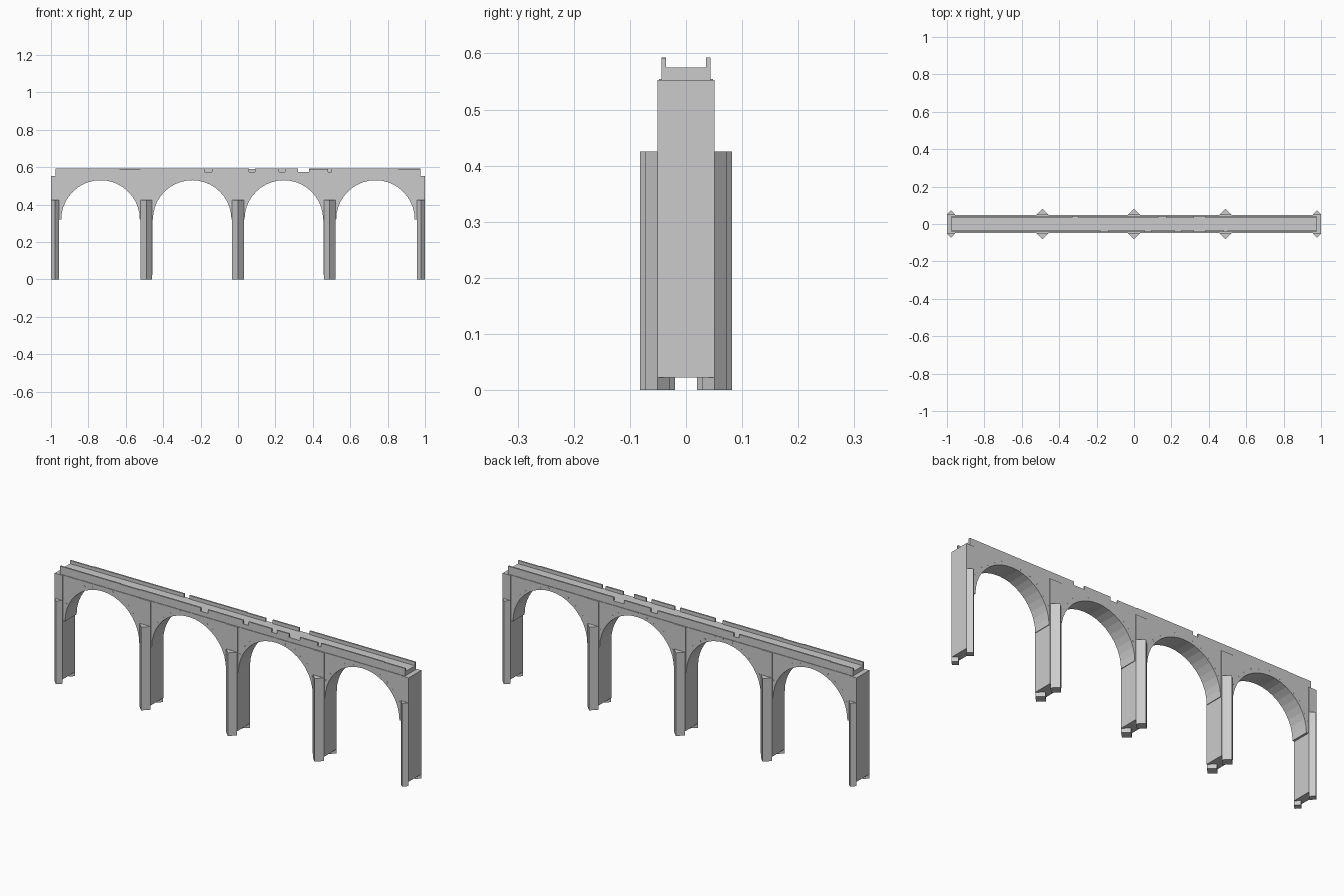
import bpy, bmesh, math, random
from mathutils import Vector

if "Cube" in bpy.data.objects:
    bpy.data.objects.remove(bpy.data.objects["Cube"])

random.seed(4)


def finish(bm, name):
    bmesh.ops.recalc_face_normals(bm, faces=bm.faces)
    mesh = bpy.data.meshes.new(name)
    bm.to_mesh(mesh)
    bm.free()
    obj = bpy.data.objects.new(name, mesh)
    bpy.context.collection.objects.link(obj)
    return obj


def prism(bm, points, direction):
    """Extrude a closed loop of 3D points along a direction."""
    face = bm.faces.new([bm.verts.new(p) for p in points])
    new = bmesh.ops.extrude_face_region(bm, geom=[face], use_keep_orig=True)["geom"]
    verts = [v for v in new if isinstance(v, bmesh.types.BMVert)]
    bmesh.ops.translate(bm, verts=verts, vec=Vector(direction))


def box(bm, x0, x1, y0, y1, z0, z1):
    prism(bm, [(x0, y0, z0), (x1, y0, z0), (x1, y1, z0), (x0, y1, z0)], (0, 0, z1 - z0))


ARCHES = (-0.735, -0.245, 0.245, 0.735)
RADIUS, SPRING, STEPS = 0.21, 0.32, 20
WALL_TOP, DECK_TOP, RAIL_TOP = 0.553, 0.575, 0.593

# Spandrel wall with four round arches
profile = [(-0.995, WALL_TOP), (-0.995, SPRING)]
for cx in ARCHES:
    for i in range(STEPS + 1):
        a = math.pi * (1 - i / STEPS)
        profile.append((cx + RADIUS * math.cos(a), SPRING + RADIUS * math.sin(a)))
profile += [(0.995, SPRING), (0.995, WALL_TOP)]
bm = bmesh.new()
prism(bm, [(x, -0.047, z) for x, z in profile], (0, 0.094, 0))
finish(bm, "arched_wall")

# Piers with shallow pilasters running up the wall
bm = bmesh.new()
for x in (-0.49, 0, 0.49):
    box(bm, x - 0.032, x + 0.032, -0.051, 0.051, 0.022, WALL_TOP)
for s in (-1, 1):
    box(bm, min(s, s * 0.956), max(s, s * 0.956), -0.051, 0.051, 0.022, WALL_TOP)
finish(bm, "piers")

# Diamond-shaped cutwaters on both faces of each pier
bm = bmesh.new()
for x, r in ((-0.978, 0.022), (-0.49, 0.031), (0, 0.031), (0.49, 0.031), (0.978, 0.022)):
    for y in (-0.051, 0.051):
        prism(bm, [(x - r, y, 0), (x, y - r, 0), (x + r, y, 0), (x, y + r, 0)], (0, 0, 0.425))
finish(bm, "cutwaters")

# Roadway slab
bm = bmesh.new()
box(bm, -0.975, 0.975, -0.044, 0.044, WALL_TOP - 0.01, DECK_TOP)
finish(bm, "roadway")

# Parapets, broken by gaps
GAPS = {
    "front_parapet": (-1, [(-0.18, -0.14), (0.06, 0.09), (0.22, 0.25), (0.32, 0.38), (0.48, 0.5)]),
    "back_parapet": (1, [(-0.33, -0.30), (0.13, 0.17), (0.32, 0.38)]),
}
for name, (side, gaps) in GAPS.items():
    bm = bmesh.new()
    y0, y1 = sorted((side * 0.036, side * 0.044))
    start = -0.975
    for a, b in gaps + [(0.975, 0.975)]:
        # Each run is made of coping stones of slightly uneven height
        n = max(1, round((a - start) / 0.12))
        for i in range(n):
            x0 = start + (a - start) * i / n
            x1 = start + (a - start) * (i + 1) / n
            box(bm, x0, x1, y0, y1, DECK_TOP - 0.002, RAIL_TOP - random.choice((0, 0, 0.002)))
        start = b
    finish(bm, name)

# Small proud stones scattered around the arch rings
bm = bmesh.new()
for cx in ARCHES:
    for i in range(1, 14):
        a = math.pi * i / 14 + random.uniform(-0.04, 0.04)
        r = RADIUS + random.choice((0.01, 0.016))
        c, s = math.cos(a), math.sin(a)
        ring = [(r, -0.003), (r + 0.008, -0.003), (r + 0.008, 0.003), (r, 0.003)]
        prism(bm, [(cx + u * c - v * s, -0.0478, SPRING + u * s + v * c) for u, v in ring],
              (0, 0.0956, 0))
finish(bm, "arch_ring_stones")
